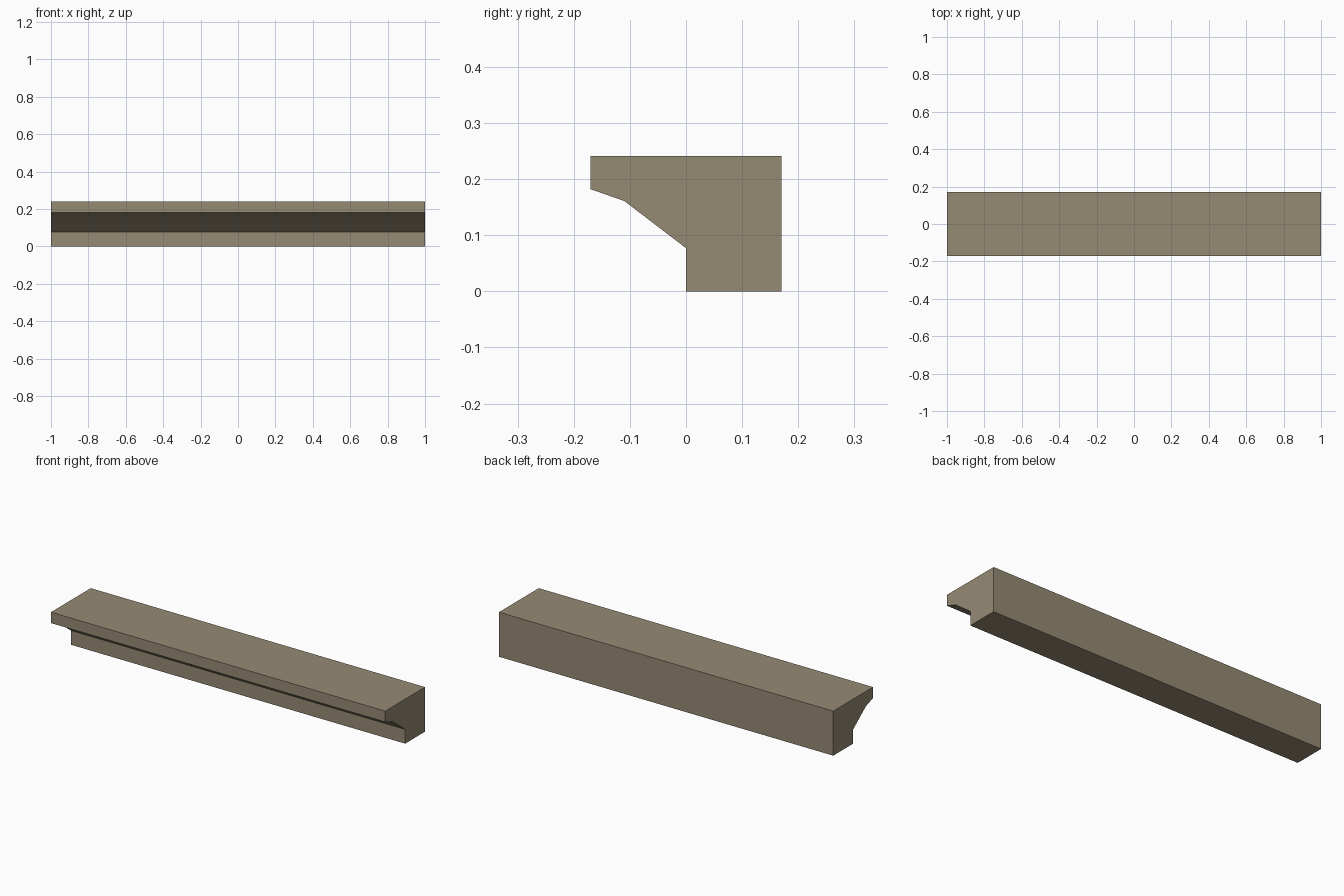
import bpy, bmesh
from mathutils import Vector

if "Cube" in bpy.data.objects:
    bpy.data.objects.remove(bpy.data.objects["Cube"])

# Single stone colour
stone = bpy.data.materials.new("warm_stone")
stone.diffuse_color = (0.30, 0.255, 0.175, 1.0)
stone.use_nodes = True
stone.node_tree.nodes["Principled BSDF"].inputs["Base Color"].default_value = stone.diffuse_color

# Cornice cross-section (y, z): lip at the front, sloped underside, square back
profile = [(-0.17, 0.241), (-0.17, 0.182), (-0.11, 0.161), (0.0, 0.077),
           (0.0, 0.0), (0.17, 0.0), (0.17, 0.241)]

# Extrude the section along x
bm = bmesh.new()
section = bm.faces.new([bm.verts.new((-1.0, y, z)) for y, z in profile])
result = bmesh.ops.extrude_face_region(bm, geom=[section], use_keep_orig=True)
moved = [v for v in result["geom"] if isinstance(v, bmesh.types.BMVert)]
bmesh.ops.translate(bm, verts=moved, vec=Vector((2.0, 0.0, 0.0)))
bmesh.ops.recalc_face_normals(bm, faces=bm.faces[:])

mesh = bpy.data.meshes.new("cornice_moulding")
bm.to_mesh(mesh)
bm.free()
mesh.materials.append(stone)
cornice = bpy.data.objects.new("cornice_moulding", mesh)
bpy.context.collection.objects.link(cornice)
